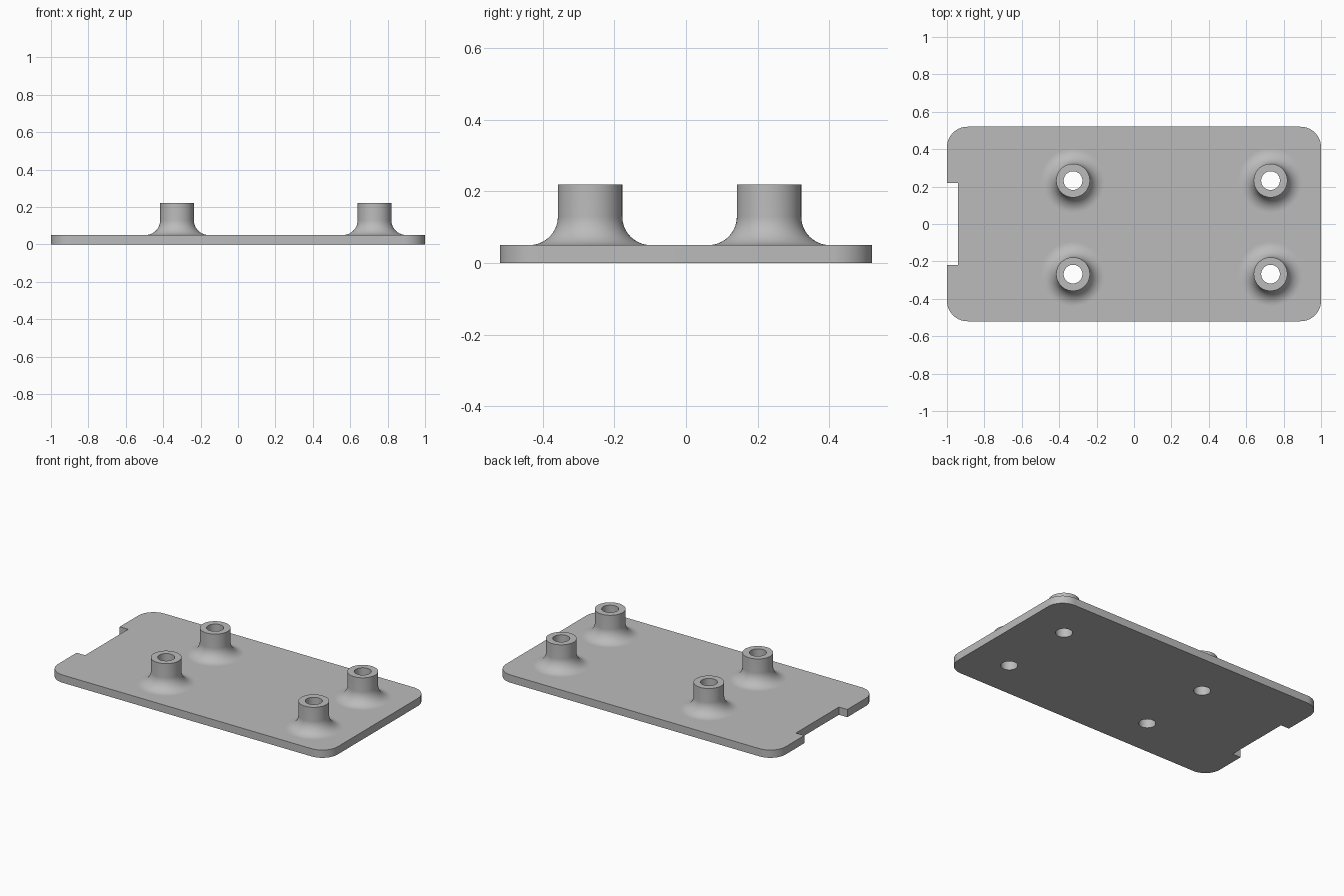
import bpy
import bmesh
from math import cos, sin, pi, radians
from mathutils import Vector

HALF_X, HALF_Y, THICK = 1.0, 0.52, 0.05
CORNER = 0.11
NOTCH_X, NOTCH_Y = -0.94, 0.22
HOLE_R, POST_R, FILLET, TOP = 0.05, 0.09, 0.08, 0.22
SIDES = 64
POSTS = {
    "front_right": (-0.326, -0.268),
    "front_left": (0.73, -0.268),
    "back_right": (-0.326, 0.232),
    "back_left": (0.73, 0.232),
}

cube = bpy.data.objects.get("Cube")
if cube:
    bpy.data.objects.remove(cube, do_unlink=True)

grey = bpy.data.materials.new("plain_grey")
grey.use_nodes = True
colour = (0.5, 0.5, 0.5, 1)
grey.diffuse_color = colour
grey.node_tree.nodes["Principled BSDF"].inputs["Base Color"].default_value = colour


def finish(bm, name, location=(0, 0, 0)):
    mesh = bpy.data.meshes.new(name)
    bm.to_mesh(mesh)
    bm.free()
    mesh.materials.append(grey)
    obj = bpy.data.objects.new(name, mesh)
    obj.location = location
    bpy.context.collection.objects.link(obj)
    bpy.ops.object.select_all(action="DESELECT")
    obj.select_set(True)
    bpy.context.view_layer.objects.active = obj
    bpy.ops.object.shade_smooth_by_angle(angle=radians(30))
    return obj


def circle(r, cx=0, cy=0):
    return [(cx + r * cos(2 * pi * i / SIDES), cy + r * sin(2 * pi * i / SIDES))
            for i in range(SIDES)]


def plate_outline():
    # Rounded rectangle, counter-clockwise, with the notch in the right end
    pts = []
    for k, (sx, sy) in enumerate([(1, 1), (-1, 1), (-1, -1), (1, -1)]):
        for i in range(17):
            a = (k + i / 16) * pi / 2
            pts.append((sx * (HALF_X - CORNER) + CORNER * cos(a),
                        sy * (HALF_Y - CORNER) + CORNER * sin(a)))
        if k == 1:
            pts += [(-HALF_X, NOTCH_Y), (NOTCH_X, NOTCH_Y),
                    (NOTCH_X, -NOTCH_Y), (-HALF_X, -NOTCH_Y)]
    return pts


def add_loop(bm, pts, z):
    verts = [bm.verts.new((x, y, z)) for x, y in pts]
    edges = [bm.edges.new((v, verts[i - 1])) for i, v in enumerate(verts)]
    return verts, edges


# Base plate: both faces are open where the standoffs join them
bm = bmesh.new()
rims = []
for z, hole, up in ((0, HOLE_R, -1), (THICK, POST_R + FILLET, 1)):
    rim, edges = add_loop(bm, plate_outline(), z)
    rims.append(rim)
    for cx, cy in POSTS.values():
        edges += add_loop(bm, circle(hole, cx, cy), z)[1]
    fill = bmesh.ops.triangle_fill(bm, use_beauty=True, use_dissolve=False,
                                   edges=edges, normal=Vector((0, 0, up)))
    for face in fill["geom"]:
        if isinstance(face, bmesh.types.BMFace):
            face.normal_update()
            if face.normal.z * up < 0:
                face.normal_flip()
low, high = rims
for i in range(len(low)):
    bm.faces.new((low[i - 1], low[i], high[i], high[i - 1]))
finish(bm, "base_plate")

# Standoff profile: fillet, outer wall, top ring, then the bore to the underside
profile = [(POST_R + FILLET * (1 - sin(a)), THICK + FILLET * (1 - cos(a)))
           for a in (i / 16 * pi / 2 for i in range(17))]
profile += [(POST_R, TOP), (HOLE_R, TOP), (HOLE_R, 0)]

for name, (cx, cy) in POSTS.items():
    bm = bmesh.new()
    rings = [[bm.verts.new((x, y, z)) for x, y in circle(r)] for r, z in profile]
    for a, b in zip(rings, rings[1:]):
        for i in range(SIDES):
            bm.faces.new((a[i - 1], a[i], b[i], b[i - 1]))
    finish(bm, name + "_standoff", (cx, cy, 0))
